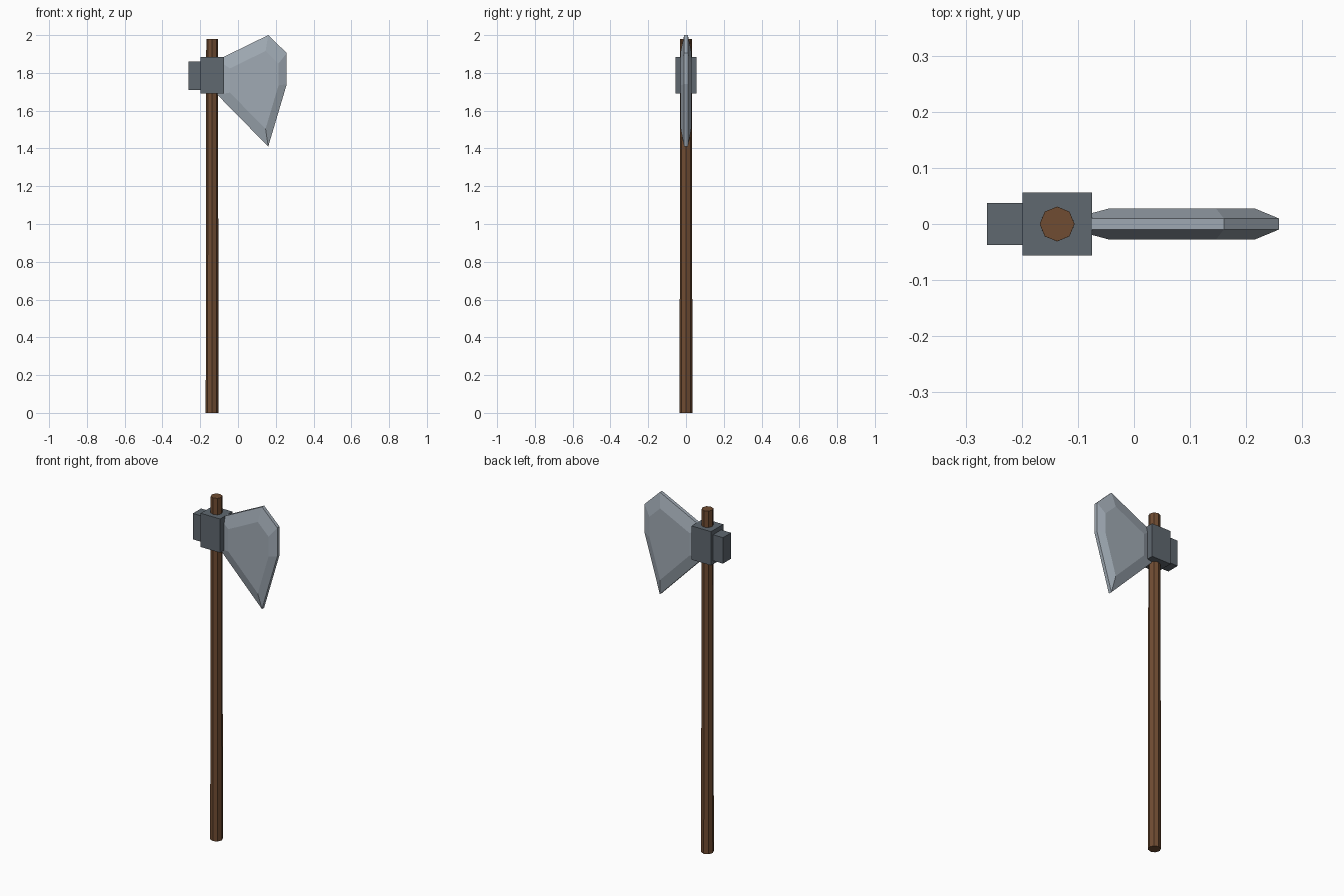
import bpy, bmesh
from mathutils import Vector

cube = bpy.data.objects.get("Cube")
if cube:
    bpy.data.objects.remove(cube, do_unlink=True)


def material(name, r, g, b):
    m = bpy.data.materials.new(name)
    m.use_nodes = True
    m.diffuse_color = (r, g, b, 1)
    m.node_tree.nodes["Principled BSDF"].inputs["Base Color"].default_value = (r, g, b, 1)
    return m


WOOD = material("brown wood", 0.162, 0.073, 0.032)
IRON = material("dark iron", 0.115, 0.138, 0.162)
STEEL = material("light steel", 0.352, 0.402, 0.456)


def finish(name, bm, mat):
    bmesh.ops.recalc_face_normals(bm, faces=bm.faces)
    mesh = bpy.data.meshes.new(name)
    bm.to_mesh(mesh)
    bm.free()
    mesh.materials.append(mat)
    obj = bpy.data.objects.new(name, mesh)
    bpy.context.collection.objects.link(obj)
    return obj


def box(name, x0, x1, half_y, z0, z1, mat):
    bm = bmesh.new()
    bmesh.ops.create_cube(bm, size=1)
    bmesh.ops.scale(bm, vec=(x1 - x0, 2 * half_y, z1 - z0), verts=bm.verts)
    bmesh.ops.translate(bm, vec=((x0 + x1) / 2, 0, (z0 + z1) / 2), verts=bm.verts)
    return finish(name, bm, mat)


# Handle: slightly tapered octagonal shaft
bm = bmesh.new()
bmesh.ops.create_cone(bm, cap_ends=True, segments=8, radius1=0.034, radius2=0.031, depth=1.98)
bmesh.ops.translate(bm, vec=(-0.137, 0, 0.99), verts=bm.verts)
finish("handle", bm, WOOD)

# Collar around the handle and the poll behind it
box("collar", -0.199, -0.075, 0.056, 1.69, 1.885, IRON)
box("poll", -0.262, -0.199, 0.037, 1.71, 1.86, IRON)

# Blade: thin rim outline with a smaller raised outline on each side
outline = [(-0.11, 1.685), (0.16, 1.41), (0.258, 1.74),
           (0.258, 1.905), (0.16, 2.0), (-0.11, 1.868)]
centre = Vector((0.113, 1.72))
bm = bmesh.new()
rings = []
for y, scale in ((-0.028, 0.7), (-0.01, 1), (0.01, 1), (0.028, 0.7)):
    points = [centre + (Vector(p) - centre) * scale for p in outline]
    rings.append([bm.verts.new((p.x, y, p.y)) for p in points])
for a, b in zip(rings, rings[1:]):
    for i in range(len(outline)):
        j = (i + 1) % len(outline)
        bm.faces.new((a[i], a[j], b[j], b[i]))
bm.faces.new(rings[0])
bm.faces.new(rings[-1])
finish("blade", bm, STEEL)
